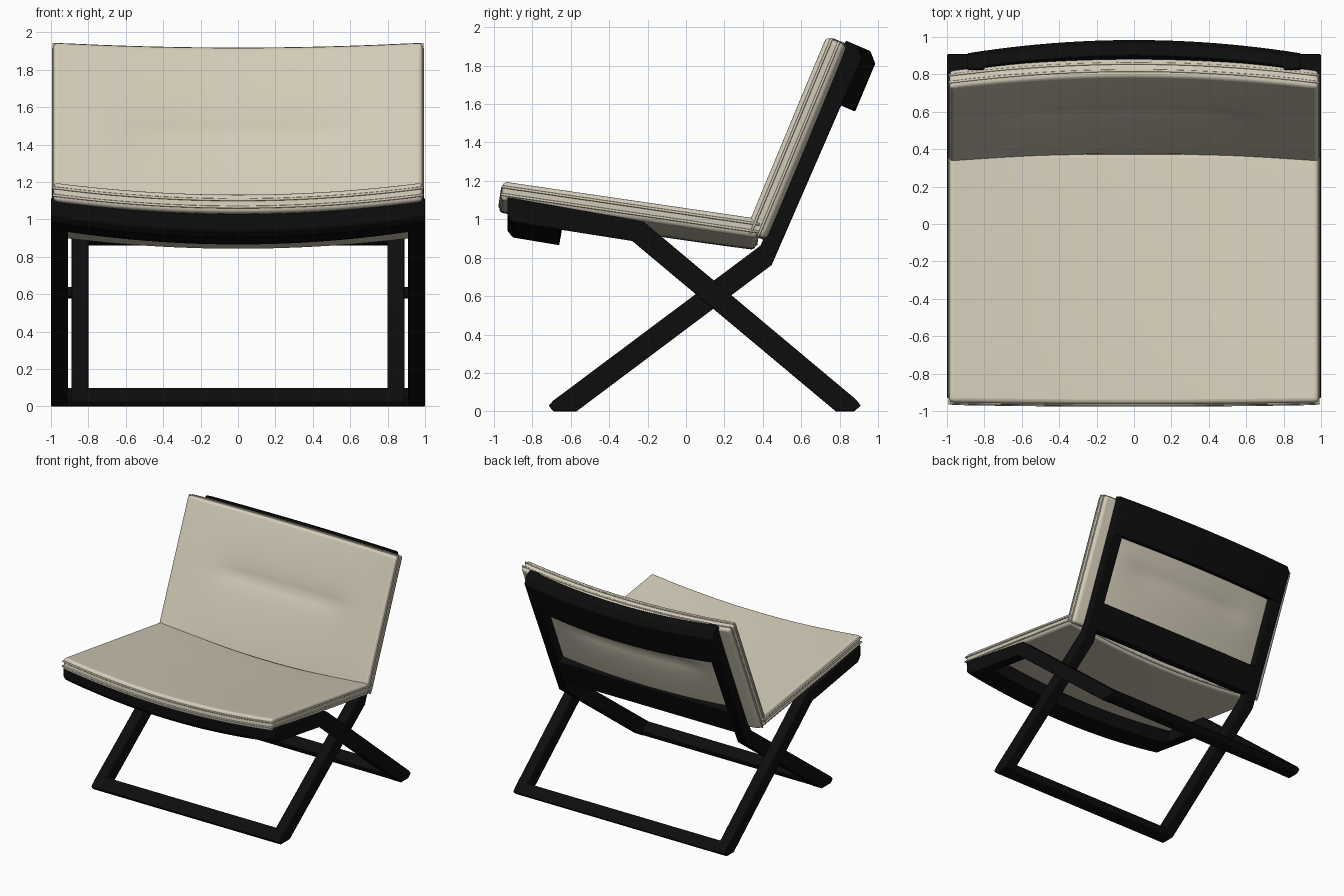
import bpy, bmesh, math
from mathutils import Vector

if "Cube" in bpy.data.objects:
    bpy.data.objects.remove(bpy.data.objects["Cube"], do_unlink=True)


def material(name, colour):
    m = bpy.data.materials.new(name)
    m.use_nodes = True
    m.diffuse_color = colour
    bsdf = m.node_tree.nodes["Principled BSDF"]
    bsdf.inputs["Base Color"].default_value = colour
    bsdf.inputs["Roughness"].default_value = 0.6
    return m


BLACK = material("black_wood", (0.004, 0.004, 0.004, 1))
CREAM = material("cream_leather", (0.65, 0.60, 0.48, 1))


def finish(name, bm, mat, bevel, segments, angle):
    bmesh.ops.recalc_face_normals(bm, faces=bm.faces)
    mesh = bpy.data.meshes.new(name)
    bm.to_mesh(mesh)
    bm.free()
    ob = bpy.data.objects.new(name, mesh)
    bpy.context.collection.objects.link(ob)
    mesh.materials.append(mat)
    mod = ob.modifiers.new("soft_edges", "BEVEL")
    mod.width, mod.segments = bevel, segments
    mod.limit_method, mod.angle_limit = "ANGLE", math.radians(angle)
    bpy.ops.object.select_all(action="DESELECT")
    ob.select_set(True)
    bpy.context.view_layer.objects.active = ob
    bpy.ops.object.shade_smooth_by_angle(angle=math.radians(35))
    return ob


def sweep(name, profile, x0, x1, sag=(0, 0), steps=1):
    """Sweep a side profile (y, z) across x, bowing it by sag at the middle."""
    bm = bmesh.new()
    rings = []
    for i in range(steps + 1):
        t = i / steps
        bow = 4 * t * (1 - t)
        rings.append([bm.verts.new((x0 + (x1 - x0) * t, y + sag[0] * bow, z + sag[1] * bow))
                      for y, z in profile])
    n = len(profile)
    for a, b in zip(rings, rings[1:]):
        for j in range(n):
            bm.faces.new((a[j], a[(j + 1) % n], b[(j + 1) % n], b[j]))
    bm.faces.new(rings[0])
    bm.faces.new(rings[-1])
    return finish(name, bm, BLACK, 0.006, 2, 40)


def cushion(name, start, end, thick, sag, crown, seam=None, half=0.987, n=24):
    """Padded panel along the side line start-end, hollowed across its width."""
    p0, p1 = Vector((0, *start)), Vector((0, *end))
    along = p1 - p0
    normal = Vector((1, 0, 0)).cross(along).normalized()

    def place(u, v, w):
        edge = (1 - u ** 4) * (1 - (2 * v - 1) ** 4)
        off = thick * w - sag * (1 - u * u) + crown * edge * (2 * w - 1)
        if seam is not None:
            fade = max(0, 1 - max(0, abs(u) - 0.45) / 0.25)
            off -= 0.028 * fade * math.exp(-abs(v - seam) / 0.09) * (2 * w - 1)
        return Vector((u * half, 0, 0)) + p0 + along * v + normal * off

    bm = bmesh.new()
    for w in (0, 1):
        made = bmesh.ops.create_grid(bm, x_segments=n, y_segments=n, size=1)
        for vert in made["verts"]:
            vert.co.z = w
    bmesh.ops.bridge_loops(bm, edges=[e for e in bm.edges if e.is_boundary])
    for vert in bm.verts:
        vert.co = place(vert.co.x, (vert.co.y + 1) / 2, vert.co.z)
    finish(name, bm, CREAM, 0.022, 3, 50)

    # Piping around the rim
    ring = [(2 * i / n - 1, 0) for i in range(n)] + [(1, i / n) for i in range(n)]
    ring += [(-u, 1 - v) for u, v in ring]
    for w, label in ((0.3, "lower"), (0.7, "upper")):
        curve = bpy.data.curves.new(name + "_piping", "CURVE")
        curve.dimensions, curve.bevel_depth, curve.bevel_resolution = "3D", 0.007, 2
        line = curve.splines.new("POLY")
        line.points.add(len(ring) - 1)
        line.use_cyclic_u = True
        for point, (u, v) in zip(line.points, ring):
            point.co = (*place(u, v, w), 1)
        curve.materials.append(CREAM)
        ob = bpy.data.objects.new(f"{name}_{label}_piping", curve)
        bpy.context.collection.objects.link(ob)


# Shared ends of the side profiles
front_foot = [(-.57, 0), (-.69, 0), (-.715, .03), (-.69, .057)]
rear_foot = [(.78, 0), (.875, 0), (.91, .03), (.885, .062)]
back_tip = [(.832, 1.93), (.89, 1.905), (.915, 1.84)]
seat_tip = [(-.93, 1.115), (-.93, 1.02), (-.9, .985)]

back_side = front_foot + [(.388, .863)] + back_tip + [(.446, .762)]
seat_side = rear_foot + [(-.22, .987)] + seat_tip + [(-.28, .887)]

# Two crossing side frames, with a pin at each crossing
for s, label in ((1, "left"), (-1, "right")):
    sweep(label + "_back_post_and_front_leg", back_side, s * .80, s * .89)
    sweep(label + "_seat_rail_and_rear_leg", seat_side, s * .91, s * 1.0)
    pin = [(.144 + .03 * math.cos(a * math.pi / 6), .608 + .03 * math.sin(a * math.pi / 6))
           for a in range(12)]
    sweep(label + "_pivot_pin", pin, s * .86, s * .94)

# Floor bars
sweep("front_floor_bar", front_foot + [(-.63, .1), (-.55, .05)], -.85, .85)
sweep("rear_floor_bar", rear_foot + [(.84, .1), (.76, .05)], -.95, .95)

# Bowed cross beams and the straight lower back bar
sweep("seat_front_beam", seat_tip + [(-.66, .945), (-.64, 1.06)], -.995, .995, (0, -.08), 24)
sweep("back_top_beam", back_tip + [(.81, 1.59), (.715, 1.64)], -.885, .885, (.07, -.03), 24)
sweep("back_lower_bar", [(.40, .88), (.488, .86), (.58, 1.07), (.49, 1.10)], -.85, .85)

# Cushions
cushion("seat_cushion", (-.965, 1.10), (.37, .905), .1, .065, .004)
cushion("back_cushion", (.405, .9), (.825, 1.91), .105, .068, .012, seam=13 / 24)
